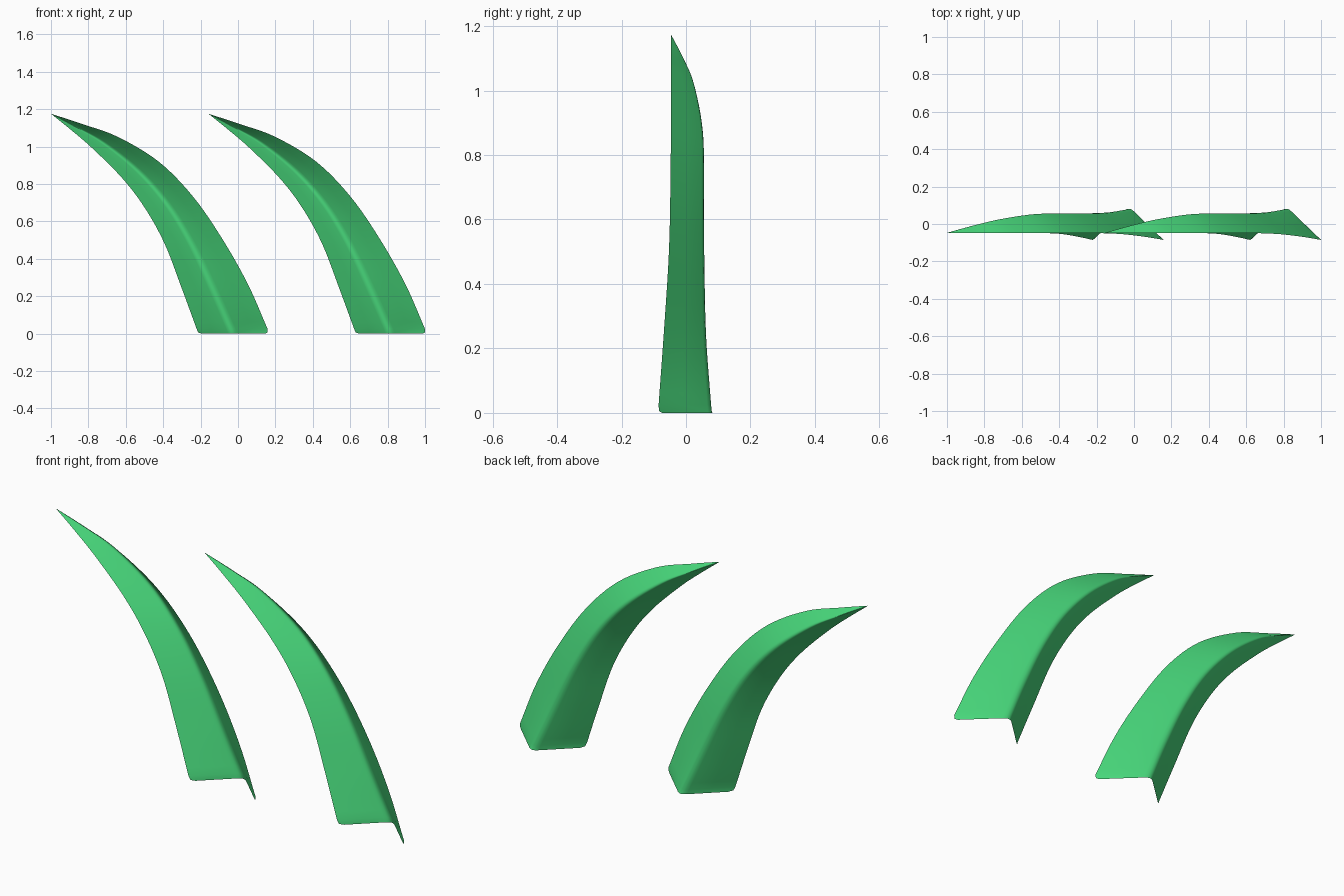
import bpy, bmesh
from mathutils import Vector

if "Cube" in bpy.data.objects:
    bpy.data.objects.remove(bpy.data.objects["Cube"])

# One flat colour
green = bpy.data.materials.new("leaf_green")
green.diffuse_color = (0.065, 0.69, 0.20, 1)
green.use_nodes = True
green.node_tree.nodes["Principled BSDF"].inputs["Base Color"].default_value = green.diffuse_color

# Key cross-sections from base to tip: front-left edge, back ridge, front-right edge
KEYS = [
    ((-0.221, -0.085, 0.025), (-0.038, 0.090, 0.025), (0.158, -0.085, 0.025)),
    ((-0.300, -0.068, 0.240), (-0.135, 0.072, 0.240), (0.055, -0.068, 0.260)),
    ((-0.392, -0.053, 0.480), (-0.250, 0.065, 0.480), (-0.080, -0.053, 0.500)),
    ((-0.500, -0.048, 0.675), (-0.378, 0.063, 0.690), (-0.240, -0.048, 0.732)),
    ((-0.620, -0.047, 0.832), (-0.535, 0.060, 0.870), (-0.425, -0.047, 0.920)),
    ((-0.780, -0.047, 0.992), (-0.720, 0.030, 1.020), (-0.645, -0.047, 1.053)),
    ((-0.900, -0.047, 1.095), (-0.868, -0.008, 1.105), (-0.838, -0.047, 1.122)),
    ((-1.000, -0.047, 1.175), (-0.999, -0.047, 1.175), (-0.998, -0.047, 1.175)),
]
# Base rows with slightly rounded corners
BASE = [
    ((-0.196, -0.064, 0.0), (-0.027, 0.093, 0.0), (0.146, -0.074, 0.0)),
    ((-0.213, -0.080, 0.006), (-0.030, 0.092, 0.006), (0.157, -0.084, 0.006)),
]


def smooth(points, steps=6):
    """Catmull-Rom curve through the points."""
    p = [Vector(q) for q in points]
    p = [2 * p[0] - p[1]] + p + [2 * p[-1] - p[-2]]
    out = []
    for i in range(1, len(p) - 2):
        a, b, c, d = p[i - 1:i + 3]
        for s in range(steps):
            t = s / steps
            out.append(0.5 * (2 * b + (c - a) * t + (2 * a - 5 * b + 4 * c - d) * t ** 2
                              + (3 * b - a - 3 * c + d) * t ** 3))
    return out + [p[-2]]


def section(left, ridge, right):
    """V-shaped section with a rounded ridge."""
    a, b = ridge.lerp(left, 0.14), ridge.lerp(right, 0.14)
    bend = [a.lerp(ridge, t).lerp(ridge.lerp(b, t), t) for t in (0, .25, .5, .75, 1)]
    return [left, left.lerp(a, 0.5)] + bend + [b.lerp(right, 0.5), right]


# Curved folded blade, an open thin sheet
rails = [smooth([k[i] for k in KEYS]) for i in range(3)]
rows = [section(*map(Vector, k)) for k in BASE] + [section(*r) for r in zip(*rails)]
bm = bmesh.new()
grid = [[bm.verts.new(p) for p in row] for row in rows]
for low, high in zip(grid, grid[1:]):
    for j in range(len(low) - 1):
        bm.faces.new((low[j], low[j + 1], high[j + 1], high[j])).smooth = True
bmesh.ops.remove_doubles(bm, verts=bm.verts, dist=0.0015)
mesh = bpy.data.meshes.new("curved_blade")
bm.to_mesh(mesh)
bm.free()
mesh.materials.append(green)

# Two identical blades side by side
for name, x in (("left_blade", 0.0), ("right_blade", 0.842)):
    blade = bpy.data.objects.new(name, mesh)
    blade.location.x = x
    bpy.context.collection.objects.link(blade)
